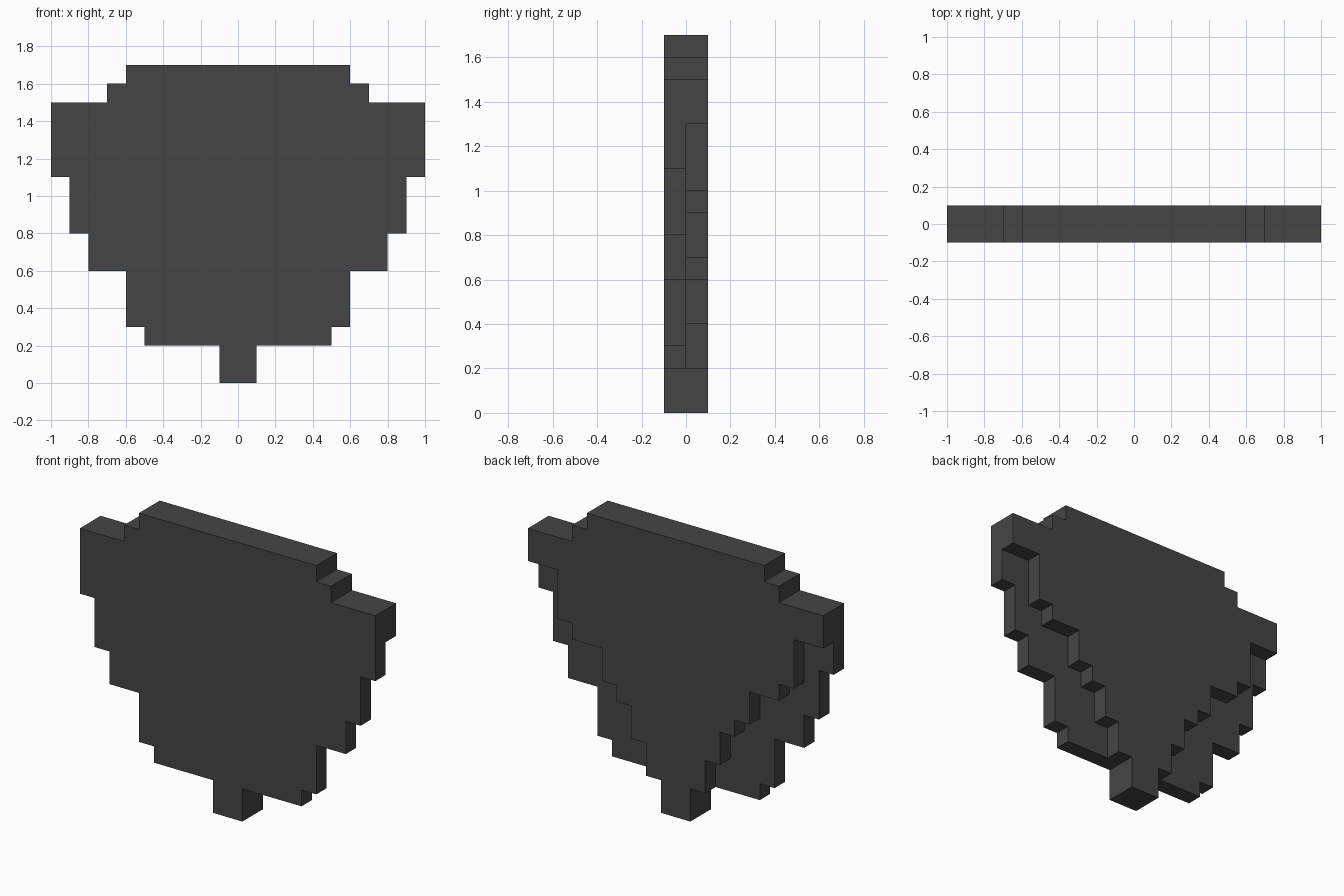
import bpy, bmesh, math
from mathutils import Vector

if "Cube" in bpy.data.objects:
    bpy.data.objects.remove(bpy.data.objects["Cube"])

U = 0.1  # one block

# Half widths in blocks as (top of band, half width), from the ground up
FRONT = [(2, 1), (3, 5), (6, 6), (8, 8), (11, 9), (15, 10), (16, 7), (17, 6)]
BACK = [(2, 1), (4, 2), (6, 3), (7, 4), (9, 5), (10, 7), (13, 8),
        (15, 10), (16, 7), (17, 6)]


def layer_cells(bands, y):
    """Fill one stepped, mirrored layer with block coordinates."""
    cells, z0 = set(), 0
    for z1, half in bands:
        cells |= {(x, y, z) for z in range(z0, z1) for x in range(-half, half)}
        z0 = z1
    return cells


def stepped_body(name, cells, mat):
    """Make the outer skin of the blocks, merged into large flat faces."""
    bm = bmesh.new()
    for c in cells:
        for axis in range(3):
            for side in (0, 1):
                n = list(c)
                n[axis] += 2 * side - 1
                if tuple(n) in cells:
                    continue
                a, b = (axis + 1) % 3, (axis + 2) % 3
                ring = []
                for da, db in ((0, 0), (1, 0), (1, 1), (0, 1)):
                    p = Vector(c)
                    p[axis] += side
                    p[a] += da
                    p[b] += db
                    ring.append(bm.verts.new(p * U))
                bm.faces.new(ring if side else ring[::-1])
    bmesh.ops.remove_doubles(bm, verts=bm.verts[:], dist=U * 0.01)
    bmesh.ops.dissolve_limit(bm, angle_limit=math.radians(1),
                             verts=bm.verts[:], edges=bm.edges[:])
    me = bpy.data.meshes.new(name)
    bm.to_mesh(me)
    bm.free()
    me.materials.append(mat)
    ob = bpy.data.objects.new(name, me)
    bpy.context.collection.objects.link(ob)
    return ob


charcoal = bpy.data.materials.new("charcoal")
charcoal.diffuse_color = (0.06, 0.06, 0.06, 1)
charcoal.use_nodes = True
charcoal.node_tree.nodes["Principled BSDF"].inputs["Base Color"].default_value = charcoal.diffuse_color

# Wide front layer and narrower tapering back layer, joined as one slab
stepped_body("stepped_slab", layer_cells(FRONT, -1) | layer_cells(BACK, 0), charcoal)
